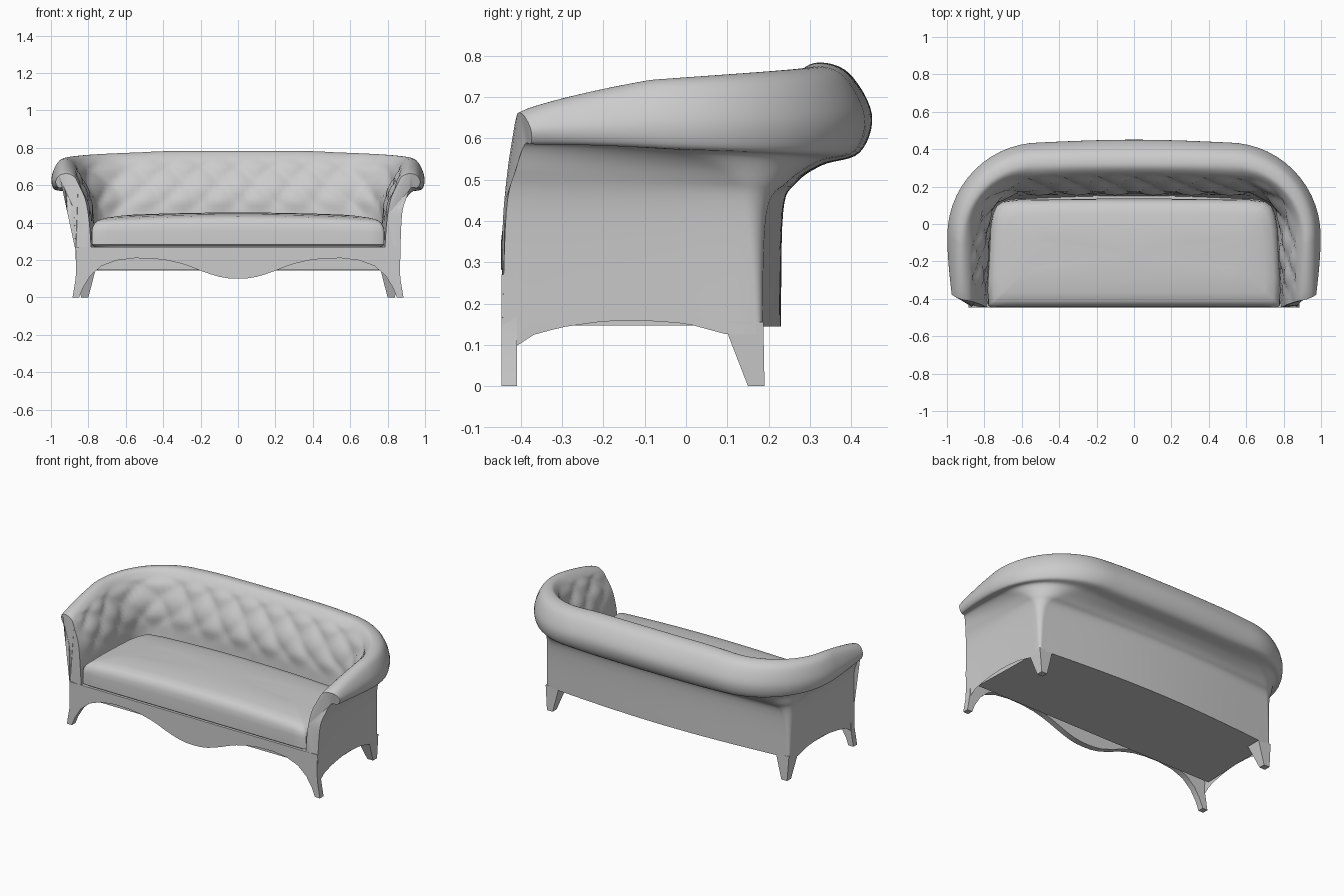
import bpy, bmesh, math
from mathutils import Vector

if "Cube" in bpy.data.objects:
    bpy.data.objects.remove(bpy.data.objects["Cube"])


def finish(bm, name, angle=40):
    bmesh.ops.remove_doubles(bm, verts=bm.verts, dist=0.0004)
    bmesh.ops.recalc_face_normals(bm, faces=bm.faces)
    me = bpy.data.meshes.new(name)
    bm.to_mesh(me)
    bm.free()
    ob = bpy.data.objects.new(name, me)
    bpy.context.collection.objects.link(ob)
    bpy.ops.object.select_all(action='DESELECT')
    ob.select_set(True)
    bpy.context.view_layer.objects.active = ob
    bpy.ops.object.shade_smooth_by_angle(angle=math.radians(angle))
    return ob


def interp(table, t):
    for (a, va), (b, vb) in zip(table, table[1:]):
        if t <= b:
            return va + (vb - va) * max(0, (t - a) / (b - a))
    return table[-1][1]


SIDE, CORNER, BACK = 16, 14, 24
TOTAL = SIDE + CORNER + BACK


def rail(hxf, hxb, yf, yb, rx, ry, bulge, zf, zb, p=1.0):
    """Right half of a U-shaped rail, from arm front to back centre."""
    pts = []
    for i in range(TOTAL + 1):
        if i <= SIDE:
            t = i / SIDE
            x, y = hxf + (hxb - hxf) * math.sin(t * math.pi / 2), yf + (yb - ry - yf) * t
        elif i <= SIDE + CORNER:
            a = (i - SIDE) / CORNER * math.pi / 2
            x, y = hxb - rx + rx * math.cos(a), yb - ry + ry * math.sin(a)
        else:
            t = (i - SIDE - CORNER) / BACK
            x, y = (hxb - rx) * (1 - t), yb + bulge * math.sin(t * math.pi / 2)
        f = math.sin(min(1, i / (SIDE + CORNER + 10)) * math.pi / 2) ** p
        pts.append(Vector((x, y, zf + (zb - zf) * f)))
    return pts


def catmull(a, b, c, d, t):
    return 0.5 * (2 * b + (c - a) * t + (2 * a - 5 * b + 4 * c - d) * t ** 2
                  + (3 * b - a - 3 * c + d) * t ** 3)


# Upholstered shell: inner back, rolled top and outer wall in one loft
rails = [
    rail(.785, .76, -.445, .13, .12, .12, .02, .25, .25),
    rail(.795, .77, -.443, .15, .13, .14, .01, .40, .42),
    rail(.815, .79, -.432, .17, .20, .20, .00, .52, .55),
    rail(.85, .835, -.42, .215, .27, .27, .01, .60, .67),
    rail(.875, .875, -.412, .26, .32, .32, .01, .645, .75, .8),
    rail(.915, .92, -.405, .315, .40, .40, .005, .662, .783, .8),
    rail(.955, .965, -.39, .385, .45, .45, .01, .652, .757, .8),
    rail(.975, .997, -.375, .435, .50, .50, .015, .62, .657),
    rail(.96, .985, -.375, .41, .46, .46, .01, .587, .565, 2),
    rail(.925, .935, -.39, .32, .30, .32, .01, .585, .535, 2),
    rail(.90, .885, -.41, .245, .14, .14, .02, .53, .49),
    rail(.875, .86, -.435, .195, .05, .05, .04, .42, .42),
    rail(.865, .85, -.445, .185, .015, .015, .045, .145, .145),
]
arch = [(-.44, .09), (-.405, .1), (-.385, .12), (-.3, .143), (-.2, .157), (-.12, .16),
        (0, .152), (.1, .125), (.19, .125)]
for v in rails[-1][:SIDE + 1]:
    v.z = interp(arch, v.y)

STEPS = 6
last = len(rails) - 1
columns = []
for i in range(TOTAL + 1):
    inward = rails[0][i] - rails[7][i]
    inward.z = 0
    inward.normalize()
    col = []
    for r in range(last):
        q = [rails[min(max(r + d, 0), last)][i] for d in (-1, 0, 1, 2)]
        for s in range(STEPS):
            p = catmull(*q, s / STEPS)
            # diamond tufting on the inner back
            k = r * STEPS + s
            if STEPS <= k <= 4 * STEPS:
                u, v = (TOTAL - i) / 8, k / 10
                puff = math.sqrt(abs(math.sin(math.pi * (u + v)) * math.sin(math.pi * (u - v))))
                w = min(1, i / 5) * min(1, (k - STEPS) / 4, (4 * STEPS - k) / 4)
                p = p + inward * (puff - .55) * .022 * w
            col.append(p)
    col.append(rails[last][i])
    columns.append(col)
full = columns + [[Vector((-p.x, p.y, p.z)) for p in c] for c in reversed(columns[:-1])]
bm = bmesh.new()
grid = [[bm.verts.new(p) for p in c] for c in full]
for a, b in zip(grid, grid[1:]):
    for k in range(len(a) - 1):
        bm.faces.new((a[k], a[k + 1], b[k + 1], b[k]))
for end in (grid[0], grid[-1]):
    bm.faces.new(end)
bmesh.ops.triangulate(bm, faces=[f for f in bm.faces if len(f.verts) > 4])
finish(bm, "upholstered_shell")


def prism(pts, offset, name):
    bm = bmesh.new()
    face = bm.faces.new([bm.verts.new(p) for p in pts])
    ext = bmesh.ops.extrude_face_region(bm, geom=[face])
    bmesh.ops.translate(bm, vec=offset, verts=[g for g in ext['geom'] if isinstance(g, bmesh.types.BMVert)])
    bmesh.ops.triangulate(bm, faces=[f for f in bm.faces if len(f.verts) > 4])
    finish(bm, name)


def floor_outline(front, z, scale):
    half = [Vector((p.x * scale, p.y * .985, z)) for p in rails[-1] if p.y > front + .01]
    half.insert(0, Vector((half[0].x, front, z)))
    return half + [Vector((-p.x, p.y, p.z)) for p in reversed(half[:-1])]


# Underside box set back from the apron, and the deck under the cushion
prism(floor_outline(-.36, .147, .985), (0, 0, .105), "seat_base")
prism(floor_outline(-.43, .25, .985), (0, 0, .018), "seat_deck")

# Front frame: curved apron running down into the front legs
edge = [(0, .10), (.05, .102), (.1, .11), (.15, .125), (.2, .143), (.25, .163), (.3, .18), (.37, .197),
        (.45, .207), (.55, .21), (.65, .198), (.73, .168), (.79, .115), (.83, .05), (.85, 0),
        (.885, 0), (.868, .1), (.865, .18), (.868, .27)]
loop = edge + [(-x, z) for x, z in reversed(edge[1:])]
prism([(x, -.446, z) for x, z in loop], (0, .037, 0), "front_apron_and_legs")

# Tapered back legs
for sign, side in ((1, "right"), (-1, "left")):
    bm = bmesh.new()
    bmesh.ops.create_cube(bm, size=1)
    for v in bm.verts:
        x0, x1, y0, y1, z = (.76, .851, .09, .187, .155) if v.co.z > 0 else (.80, .84, .15, .19, 0)
        v.co = (sign * (x1 if v.co.x > 0 else x0), y1 if v.co.y > 0 else y0, z)
    finish(bm, "back_leg_" + side)

# Seat cushion: stacked rings with a gentle crown
hp = [(0, -.447), (.2, -.447), (.4, -.447), (.6, -.447), (.7, -.447), (.765, -.446), (.781, -.435),
      (.783, -.3), (.777, -.15), (.768, -.02), (.755, .05), (.735, .095), (.70, .12), (.62, .13),
      (.4, .133), (.2, .135), (0, .135)]
ring = hp + [(-x, y) for x, y in reversed(hp[1:-1])]
cy = -.156
bm = bmesh.new()
prev = None
for d, z, crown in ((.012, .272, 0), (0, .282, 0), (0, .35, .2), (.004, .375, .6), (.015, .395, 1),
                    (.035, .41, 1), (.08, .42, 1), (.15, .427, 1), (.22, .43, 1)):
    cur = []
    for x, y in ring:
        px, py = x * (1 - d / .78), cy + (y - cy) * (1 - d / .291)
        cur.append(bm.verts.new((px, py, z + .024 * crown * (1 - (px / .8) ** 2))))
    if prev:
        for k in range(len(cur)):
            n = (k + 1) % len(cur)
            bm.faces.new((prev[k], prev[n], cur[n], cur[k]))
    else:
        bm.faces.new(cur)
    prev = cur
centre = bm.verts.new((0, cy, .455))
for k in range(len(prev)):
    bm.faces.new((prev[k], prev[(k + 1) % len(prev)], centre))
finish(bm, "seat_cushion", 50)
